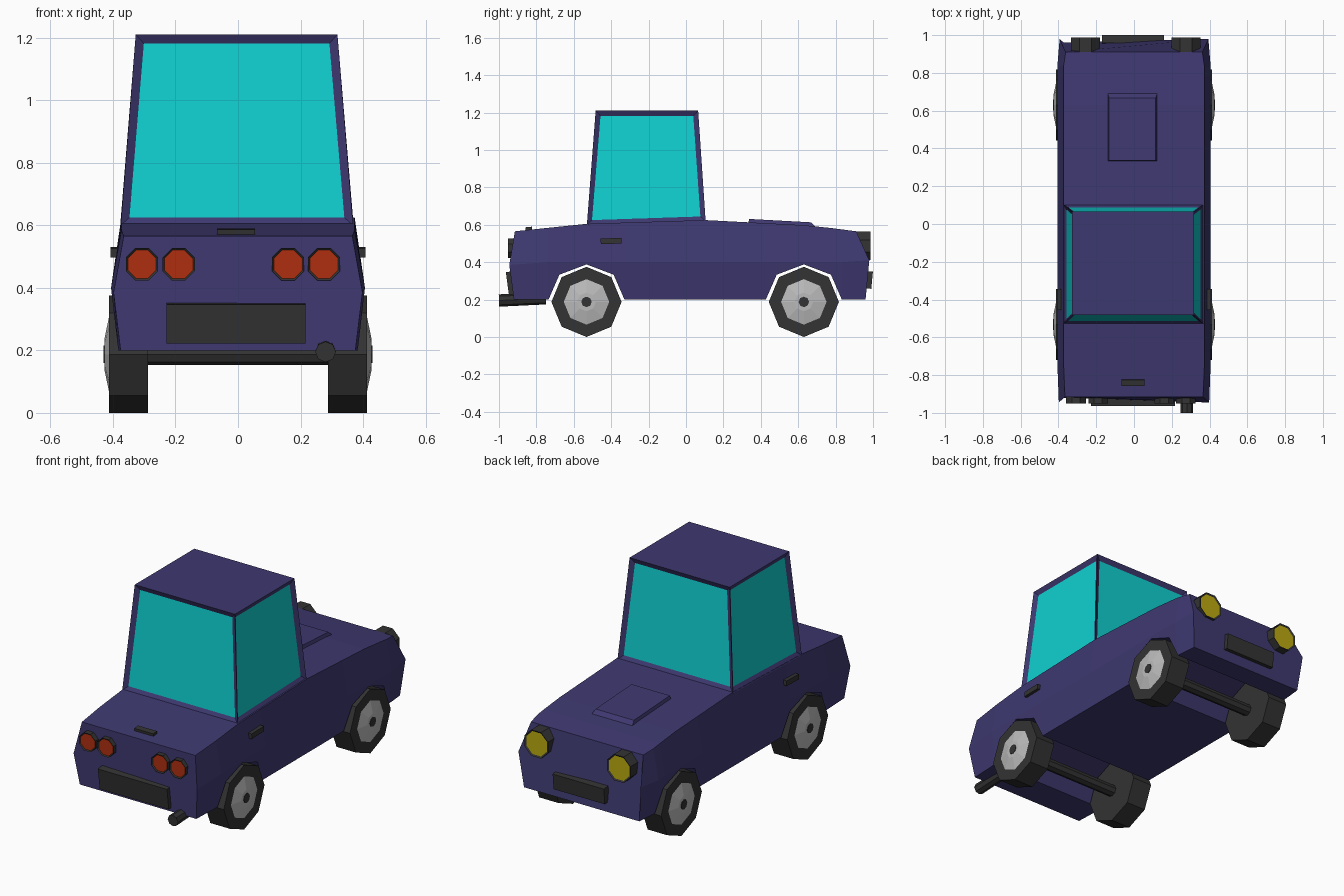
import bpy, bmesh
from math import pi, atan2
from mathutils import Vector, Matrix

if "Cube" in bpy.data.objects:
    bpy.data.objects.remove(bpy.data.objects["Cube"])


def material(name, r, g, b):
    m = bpy.data.materials.new(name)
    m.diffuse_color = (r, g, b, 1)
    m.use_nodes = True
    m.node_tree.nodes["Principled BSDF"].inputs["Base Color"].default_value = m.diffuse_color
    return m


PAINT = material("paint", .048, .04, .162)
GLASS = material("glass", .005, .63, .63)
RED = material("red_lens", .42, .028, .005)
YELLOW = material("yellow_lens", .5, .4, .005)
DARK = material("dark_trim", .033, .033, .033)
STEEL = material("hub_steel", .5, .5, .5)


def finish(name, bm, *mats):
    bmesh.ops.recalc_face_normals(bm, faces=bm.faces)
    me = bpy.data.meshes.new(name)
    bm.to_mesh(me)
    bm.free()
    for m in mats:
        me.materials.append(m)
    ob = bpy.data.objects.new(name, me)
    bpy.context.collection.objects.link(ob)
    return ob


def loft(rings):
    bm = bmesh.new()
    vs = [[bm.verts.new(p) for p in ring] for ring in rings]
    n = len(vs[0])
    for a, b in zip(vs, vs[1:]):
        for i in range(n):
            j = (i + 1) % n
            bm.faces.new((a[i], a[j], b[j], b[i]))
    bm.faces.new(vs[0])
    bm.faces.new(vs[-1])
    bmesh.ops.recalc_face_normals(bm, faces=bm.faces)
    return bm


def rect(x0, x1, y0, y1, z0, z1):
    # four corners, height z0 at y0 and z1 at y1
    return [(x0, y0, z0), (x1, y0, z0), (x1, y1, z1), (x0, y1, z1)]


def cylinder(start, end, r1, r2, sides=8, turn=0):
    a, b = Vector(start), Vector(end)
    bm = bmesh.new()
    rot = (b - a).to_track_quat('Z', 'Y').to_matrix().to_4x4()
    bmesh.ops.create_cone(bm, cap_ends=True, segments=sides, radius1=r1, radius2=r2,
                          depth=(b - a).length,
                          matrix=Matrix.Translation((a + b) / 2) @ rot @ Matrix.Rotation(turn, 4, 'Z'))
    return bm


def box(name, centre, size, tilt=0):
    bm = bmesh.new()
    bmesh.ops.create_cube(bm, size=1, matrix=Matrix.Translation(centre)
                          @ Matrix.Rotation(tilt, 4, 'X') @ Matrix.Diagonal((*size, 1)))
    return finish(name, bm, DARK)


def lamp(name, x, z, y0, y1, r, lens):
    # octagonal housing with a sunken lens
    bm = cylinder((x, y0, z), (x, y1, z), r, r, turn=pi / 8)
    bm.normal_update()
    way = 1 if y1 > y0 else -1
    face = [f for f in bm.faces if f.normal.y * way > .9]
    bmesh.ops.inset_region(bm, faces=face, thickness=r * .12, depth=-.006)
    face[0].material_index = 1
    return finish(name, bm, DARK, lens)


def interp(y, pts):
    for (a, za), (b, zb) in zip(pts, pts[1:]):
        if y <= b:
            return za + (zb - za) * (y - a) / (b - a)
    return pts[-1][1]


# Body: cross-sections along the length, bottom line follows the wheel arches
AXLES = (-.532, .63)
TOP = [(-.915, .565), (-.53, .605), (.1, .625), (.68, .595), (.91, .565)]


def section(bottom, mid, top, k=1):
    xb = (.383 + .022 * (bottom[1] - .2) / .2) * k
    half = [(xb, *bottom), (.406 * k, *mid), (.373 * k, *top)]
    return half + [(-x, y, z) for x, y, z in reversed(half)]


arches = [(c + dy, z) for c in AXLES
          for dy, z in ((-.203, .2), (-.145, .333), (0, .388), (.145, .333), (.203, .2))]
lower = sorted(arches + [(.1, .2)])
rings = [section((-.92, .2), (-.945, .385), (-.915, .565), .98)]
rings += [section((y, z), (y, .4), (y, interp(y, TOP))) for y, z in lower]
rings += [section((.96, .2), (.98, .41), (.91, .565), .97)]
finish("body", loft(rings), PAINT)

# Cabin with four sunken windows
cabin = loft([rect(-.375, .368, -.53, .105, .6, .62),
              rect(-.327, .318, -.483, .065, 1.21, 1.21)])
sides = [f for f in cabin.faces if abs(f.normal.z) < .5]
bmesh.ops.inset_individual(cabin, faces=sides, thickness=.038, depth=-.015)
for f in sides:
    f.material_index = 1
finish("cabin", cabin, PAINT, GLASS)

# Bonnet scoop
finish("bonnet_scoop", loft([rect(-.14, .125, .333, .697, .6, .585),
                             rect(-.132, .115, .337, .668, .631, .613)]), PAINT)

# Wheels and axles
R = .1875
for label, y in zip(("rear", "front"), AXLES):
    finish(label + "_axle", cylinder((-.3, y, R), (.3, y, R), .034, .034), DARK)
    for side, s in (("left", -1), ("right", 1)):
        def part(name, x0, x1, r1, r2, mat):
            finish(f"{label}_{side}_{name}", cylinder((s * x0, y, R), (s * x1, y, R), r1, r2), mat)
        part("tyre", .287, .412, R, R, DARK)
        part("hubcap", .405, .427, .155, .05, STEEL)
        part("hub_nut", .41, .43, .028, .028, DARK)

# Lamps
for i, x in enumerate((-.257, .275)):
    lamp(f"headlight_{i}", x, .487, .9, .987, .082, YELLOW)
for i, x in enumerate((-.307, -.19, .16, .275)):
    lamp(f"tail_light_{i}", x, .475, -.9, -.951, .056, RED)

# Plates, handles and exhaust
box("rear_plate", (-.006, -.935, .287), (.445, .04, .125), atan2(.025, .185))
box("front_grille", (-.005, .975, .305), (.33, .04, .092), -atan2(.02, .21))
box("boot_handle", (-.006, -.84, .573), (.122, .034, .03), .1)
for side, s in (("left", -1), ("right", 1)):
    box(side + "_door_handle", (s * .393, -.4, .513), (.03, .112, .03), .03)
finish("exhaust", cylinder((.28, -.75, .205), (.28, -1, .195), .031, .033), DARK)
